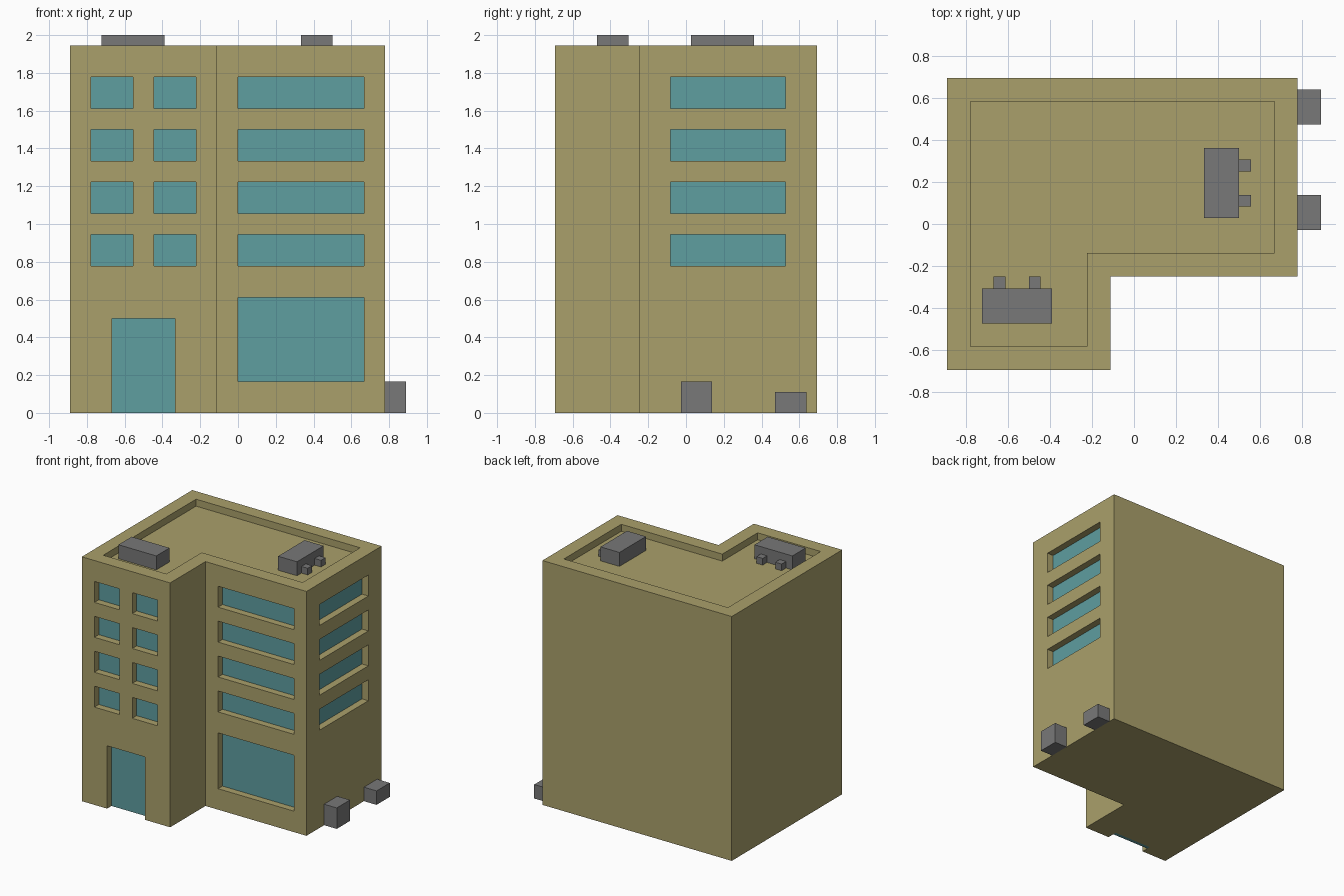
import bpy, bmesh

if "Cube" in bpy.data.objects:
    bpy.data.objects.remove(bpy.data.objects["Cube"])

U = 1 / 18          # the whole building sits on an 18-per-unit grid
RECESS, GLASS = 1.0, 0.5


def material(name, rgb):
    m = bpy.data.materials.new(name)
    m.diffuse_color = (*rgb, 1)
    m.use_nodes = True
    m.node_tree.nodes["Principled BSDF"].inputs["Base Color"].default_value = m.diffuse_color
    return m


WALL = material("khaki wall", (0.402, 0.352, 0.147))
TEAL = material("teal glass", (0.114, 0.342, 0.352))
GREY = material("grey metal", (0.188, 0.188, 0.188))


def finish(bm, name, mat):
    bmesh.ops.recalc_face_normals(bm, faces=bm.faces)
    bmesh.ops.scale(bm, vec=(U, U, U), verts=bm.verts)
    me = bpy.data.meshes.new(name)
    bm.to_mesh(me)
    bm.free()
    me.materials.append(mat)
    ob = bpy.data.objects.new(name, me)
    bpy.context.collection.objects.link(ob)
    return ob


def add_box(bm, x, y, z):
    """Axis-aligned box from three (low, high) ranges in grid units."""
    verts = bmesh.ops.create_cube(bm, size=1)["verts"]
    for v in verts:
        v.co = [r[0] if c < 0 else r[1] for c, r in zip(v.co, (x, y, z))]


def boxes(name, mat, *ranges):
    bm = bmesh.new()
    for r in ranges:
        add_box(bm, *r)
    return finish(bm, name, mat)


def l_prism(name, inset, z0, z1):
    """L-shaped plan, pulled in by inset, extruded from z0 to z1."""
    i = inset
    plan = [(-16 + i, -12.5 + i), (-2 - i, -12.5 + i), (-2 - i, -4.5 + i),
            (14 - i, -4.5 + i), (14 - i, 12.5 - i), (-16 + i, 12.5 - i)]
    bm = bmesh.new()
    face = bm.faces.new([bm.verts.new((x, y, z0)) for x, y in plan])
    ext = bmesh.ops.extrude_face_region(bm, geom=[face])["geom"]
    bmesh.ops.translate(bm, vec=(0, 0, z1 - z0),
                        verts=[v for v in ext if isinstance(v, bmesh.types.BMVert)])
    return finish(bm, name, WALL)


# Openings: (wall side, wall position, span along wall, height range)
storeys = [(14 + 5 * k, 17 + 5 * k) for k in range(4)]
openings = [("front", -12.5, (-12, -6), (0, 9)),      # door
            ("front", -4.5, (0, 12), (3, 11))]        # shop window
for z in storeys:
    openings += [("front", -12.5, (-14, -10), z),
                 ("front", -12.5, (-8, -4), z),
                 ("front", -4.5, (0, 12), z),
                 ("right", 14, (-1.5, 9.5), z)]

cuts, panes = [], []
for side, wall, span, z in openings:
    cut_z = (-1, z[1]) if z[0] == 0 else z
    if side == "front":
        back = wall + RECESS + GLASS
        cuts.append((span, (wall - 1, back), cut_z))
        panes.append((span, (wall + RECESS, back), z))
    else:
        back = wall - RECESS - GLASS
        cuts.append(((back, wall + 1), span, cut_z))
        panes.append(((back, wall - RECESS), span, z))

# Building shell with sunken roof and recessed openings
shell = l_prism("building_shell", 0, 0, 35)
cutters = [l_prism("roof_cutter", 2, 34, 37), boxes("opening_cutter", WALL, *cuts)]
for c in cutters:
    c.hide_render = True
    mod = shell.modifiers.new(c.name, "BOOLEAN")
    mod.operation, mod.solver, mod.object = "DIFFERENCE", "EXACT", c
bpy.context.view_layer.update()
dg = bpy.context.evaluated_depsgraph_get()
cut_mesh = bpy.data.meshes.new_from_object(shell.evaluated_get(dg))
shell.modifiers.clear()
shell.data = cut_mesh
for c in cutters:
    bpy.data.objects.remove(c)

# Glass
boxes("door_glass", TEAL, panes[0])
boxes("window_glass", TEAL, *panes[1:])

# Rooftop machines, each with two small outlets
boxes("roof_unit_front", GREY, ((-13, -7), (-8.5, -5.5), (34, 36)))
boxes("roof_unit_front_outlets", GREY,
      *[((x, x + 1), (-5.5, -4.5), (34, 35 - 0.05)) for x in (-12, -9)])
boxes("roof_unit_right", GREY, ((6, 9), (0.5, 6.5), (34, 36)))
boxes("roof_unit_right_outlets", GREY,
      *[((9, 10), (y, y + 1), (34, 35 - 0.05)) for y in (1.5, 4.5)])

# Ground boxes against the right wall
boxes("tall_ground_box", GREY, ((14, 16), (-0.5, 2.5), (0, 3)))
boxes("low_ground_box", GREY, ((14, 16), (8.5, 11.5), (0, 2)))
